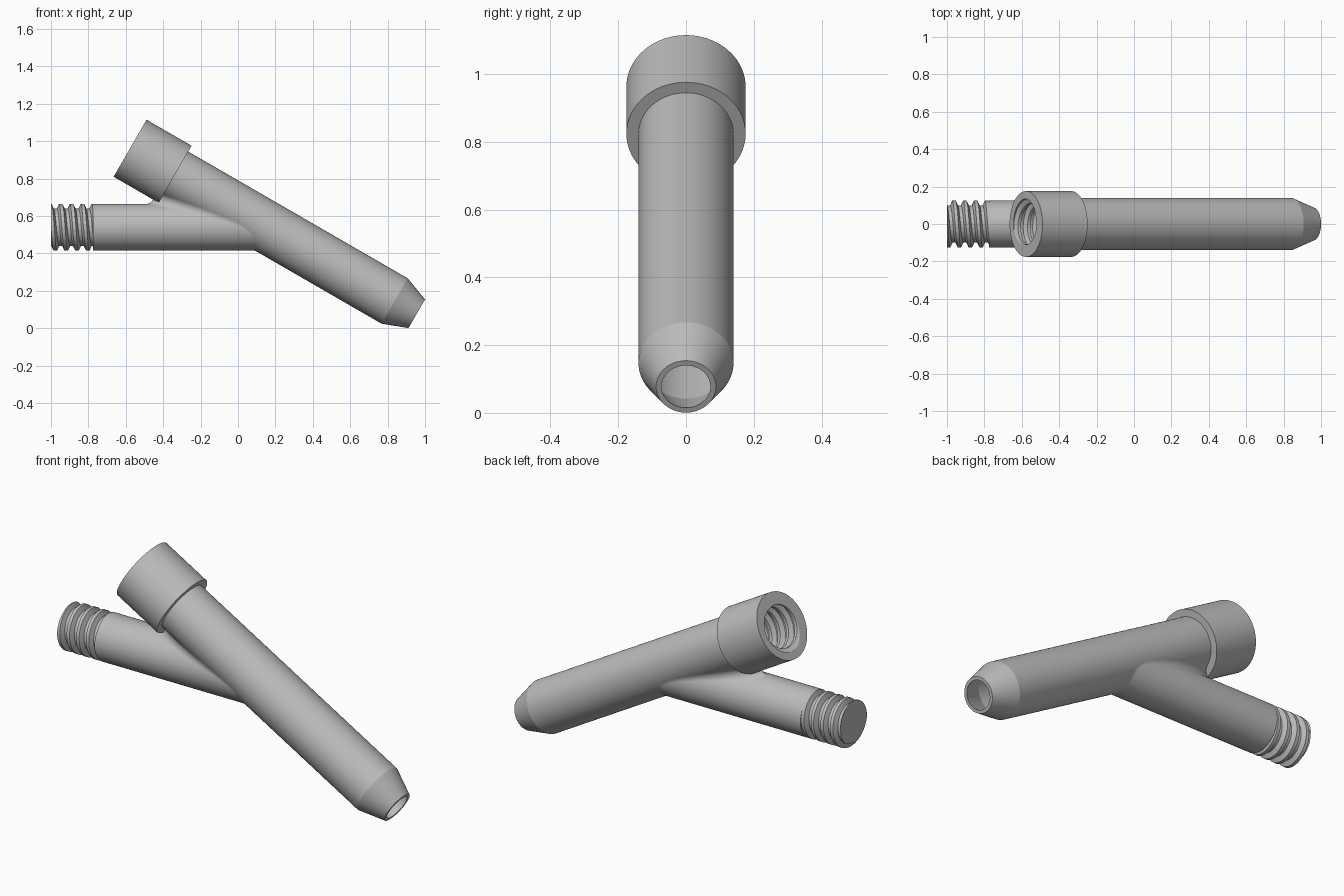
import bpy, bmesh
from math import sin, cos, sqrt, pi, radians
from mathutils import Matrix, Vector

if "Cube" in bpy.data.objects:
    bpy.data.objects.remove(bpy.data.objects["Cube"])

SEG = 72
ANGLES = [2 * pi * i / SEG for i in range(SEG + 1)]
TUBE_R, BRANCH_R, FILLET = 0.14, 0.125, 0.04
BRANCH_Z = 0.54
PITCH = 0.058
SOCKET_LEN, TUBE_LEN = 0.278, 1.77
SOCKET_TOP = Vector((-0.577, 0, 0.9625))
TILT = Matrix.Rotation(radians(30), 4, 'Y')
TUBE_FRAME = Matrix.Translation(SOCKET_TOP) @ TILT
BRANCH_FRAME = Matrix.Translation((0, 0, BRANCH_Z))

grey = bpy.data.materials.new("plain grey")
grey.use_nodes = True
grey.diffuse_color = (0.5, 0.5, 0.5, 1)
grey.node_tree.nodes["Principled BSDF"].inputs["Base Color"].default_value = (0.5, 0.5, 0.5, 1)


def polar(x, r, a):
    return Vector((x, r * cos(a), r * sin(a)))


def lathe(profile):
    """Rings about the x axis from (position, radius) pairs."""
    return [[polar(x, r, a) for a in ANGLES] for x, r in profile]


def thread(start, end, root, crest):
    """Rings that follow a right-handed helix, trimmed flat at both ends."""
    rows = []
    for turn in range(-2, int((end - start) / PITCH) + 2):
        for step in (0, 0.3, 0.5, 0.8):
            row = []
            for a in ANGLES:
                lead = PITCH * a / (2 * pi)
                x = min(max(start + (turn + step) * PITCH + lead, start), end)
                f = ((x - start - lead) / PITCH) % 1
                lift = min(max(min((f - 0.3) / 0.2, (1 - f) / 0.2), 0), 1)
                row.append(polar(x, root + (crest - root) * lift, a))
            rows.append(row)
    return rows


def build(name, rows, frame):
    """Skin the rows, weld the seam and shade the result."""
    bm = bmesh.new()
    grid = [[bm.verts.new(p) for p in row] for row in rows]
    for low, high in zip(grid, grid[1:]):
        for i in range(SEG):
            bm.faces.new((low[i], low[i + 1], high[i + 1], high[i]))
    bmesh.ops.remove_doubles(bm, verts=bm.verts, dist=0.0001)
    bmesh.ops.recalc_face_normals(bm, faces=bm.faces)
    mesh = bpy.data.meshes.new(name)
    bm.to_mesh(mesh)
    bm.free()
    mesh.materials.append(grey)
    obj = bpy.data.objects.new(name, mesh)
    bpy.context.collection.objects.link(obj)
    obj.matrix_world = frame
    bpy.ops.object.select_all(action='DESELECT')
    obj.select_set(True)
    bpy.context.view_layer.objects.active = obj
    bpy.ops.object.shade_smooth_by_angle(angle=radians(16))
    return obj


# Tilted hollow tube with a tapered tip
build("main_tube", lathe([
    (SOCKET_LEN, 0.12), (SOCKET_LEN, TUBE_R), (TUBE_LEN - 0.137, TUBE_R),
    (TUBE_LEN, 0.0885), (TUBE_LEN, 0.072), (TUBE_LEN - 0.137, 0.12),
    (SOCKET_LEN, 0.12)]), TUBE_FRAME)

# Wide collar with an internal thread
outside = lathe([(SOCKET_LEN, 0.12), (SOCKET_LEN, 0.176), (0, 0.176), (0, 0.135)])
bottom = lathe([(SOCKET_LEN, 0.12)])
build("threaded_socket", outside + thread(0, SOCKET_LEN, 0.135, 0.11) + bottom, TUBE_FRAME)

# Horizontal branch: closed threaded end, plain shank, rounded joint to the tube
ARC = 12
joint = [[] for _ in range(ARC + 1)]
normal = TILT @ Vector((0, 0, 1))
axis = TILT @ Vector((1, 0, 0))
for a in ANGLES:
    # centre of a ball touching both cylinders from outside
    ball = polar(0, BRANCH_R + FILLET, a) + Vector((0, 0, BRANCH_Z))
    drop = -sqrt((TUBE_R + FILLET) ** 2 - ball.y ** 2)
    ball.x = SOCKET_TOP.x + (drop - normal.z * (ball.z - SOCKET_TOP.z)) / normal.x
    to_branch = -polar(0, 1, a)
    offset = SOCKET_TOP - ball
    to_tube = (offset - axis * offset.dot(axis)).normalized()
    spread = to_branch.angle(to_tube)
    for k in range(ARC + 1):
        t = k / ARC
        way = (to_branch * sin((1 - t) * spread) + to_tube * sin(t * spread)) / sin(spread)
        joint[k].append(ball + way * FILLET - Vector((0, 0, BRANCH_Z)))

tip = lathe([(-1, 0)])
shank = lathe([(-0.775, BRANCH_R)])
build("side_branch", tip + thread(-1, -0.775, 0.1, BRANCH_R) + shank + joint, BRANCH_FRAME)
